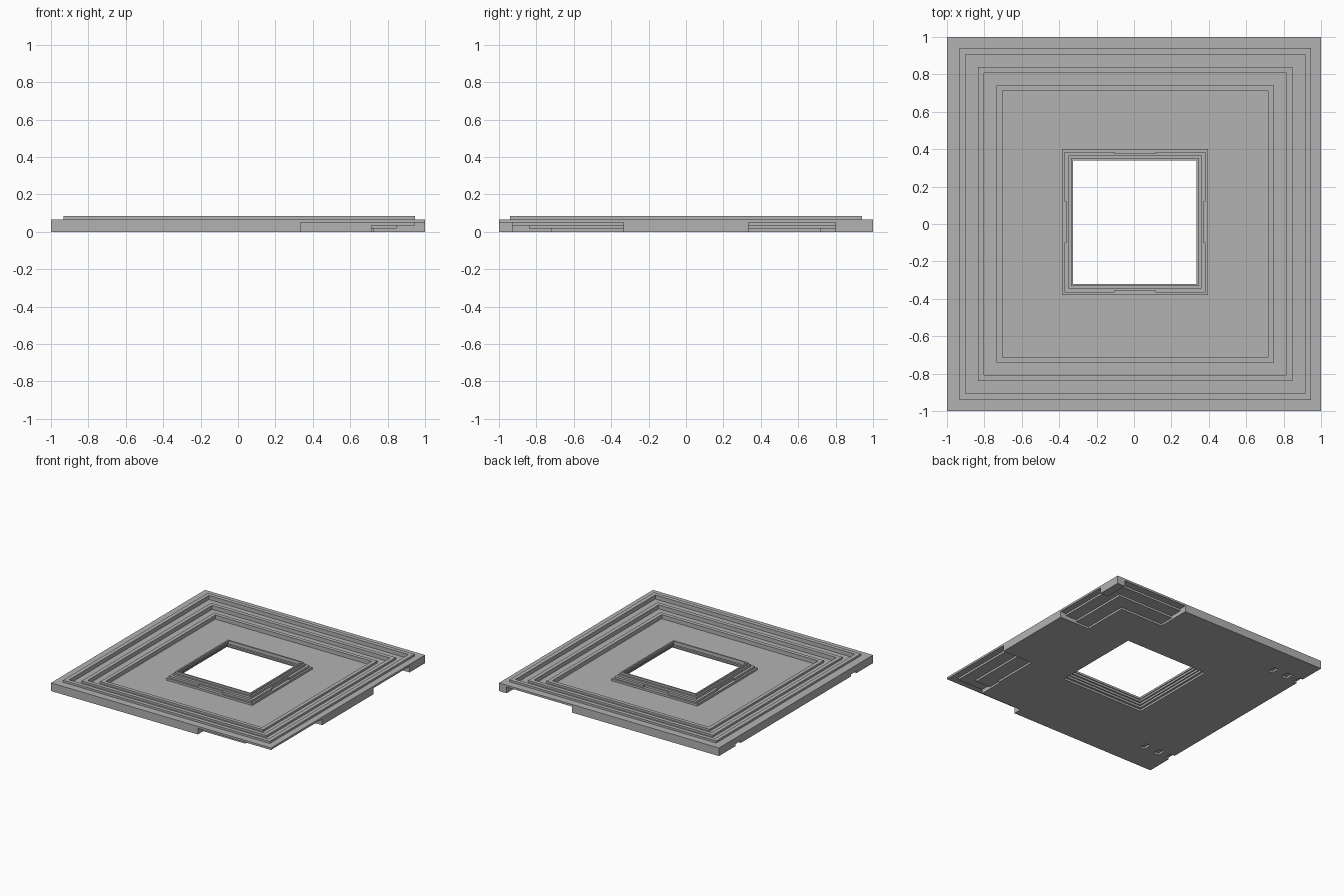
import bpy, bmesh

if "Cube" in bpy.data.objects:
    bpy.data.objects.remove(bpy.data.objects["Cube"])

T = 1 / 60  # thickness of one board layer

grey = bpy.data.materials.new("plain grey")
grey.use_nodes = True
grey.diffuse_color = (0.45, 0.45, 0.45, 1)
grey.node_tree.nodes["Principled BSDF"].inputs["Base Color"].default_value = (0.45, 0.45, 0.45, 1)


def make_object(name, bm):
    bmesh.ops.recalc_face_normals(bm, faces=bm.faces)
    mesh = bpy.data.meshes.new(name)
    bm.to_mesh(mesh)
    bm.free()
    mesh.materials.append(grey)
    obj = bpy.data.objects.new(name, mesh)
    bpy.context.scene.collection.objects.link(obj)
    return obj


def add_box(bm, x0, x1, y0, y1, z0, z1):
    if x1 <= x0 or y1 <= y0:
        return
    verts = bmesh.ops.create_cube(bm, size=1)["verts"]
    for v in verts:
        v.co = (x1 if v.co.x > 0 else x0, y1 if v.co.y > 0 else y0, z1 if v.co.z > 0 else z0)


def square_sweep(bm, profile):
    """Sweep a closed (half width, layer) profile around a square."""
    rings = []
    for r, level in profile:
        cx, cy = (0, 0) if r == 1 else (0.007, 0) if r > 0.5 else (0.005, 0.01)
        rings.append([bm.verts.new((cx + sx * r, cy + sy * r, level * T))
                      for sx, sy in ((-1, -1), (1, -1), (1, 1), (-1, 1))])
    for a, b in zip(rings, rings[1:] + rings[:1]):
        for i in range(4):
            j = (i + 1) % 4
            bm.faces.new((a[i], a[j], b[j], b[i]))


def stairs(radii, levels):
    """Turn treads into profile points: one tread per gap between radii."""
    return [(r, lv) for i, lv in enumerate(levels) for r in radii[i:i + 2]]


# Tray: lipped terraces down to the floor, stepped rim up to the opening
bm = bmesh.new()
top = stairs([1, 0.94, 0.907, 0.84, 0.808, 0.741, 0.71, 0.39, 0.366, 0.355, 0.342, 0.33],
             [4, 5, 3, 4, 2, 3, 1, 2, 3, 4, 5])
under = stairs([0.33, 0.337, 0.35, 0.36, 0.378, 1], [4, 3, 2, 1, 0])
square_sweep(bm, top + under)
tray = make_object("terraced_tray", bm)

# Cutter for the recesses under the right side, with ceilings that follow the terraces
bm = bmesh.new()


def stepped_notch(x0, x1, y0, y1):
    for level, t in ((1, 0.72), (2, 0.84), (3, 0.94)):
        z = level * T
        add_box(bm, max(x0, t + 0.007), x1, y0, y1, -0.1, z)
        add_box(bm, x0, x1, max(y0, t), y1, -0.1, z)
        add_box(bm, x0, x1, y0, min(y1, -t), -0.1, z)


stepped_notch(0.715, 1.1, -0.935, -0.335)
stepped_notch(0.715, 1.1, 0.333, 0.8)
stepped_notch(0.335, 0.93, 0.7, 1.1)
add_box(bm, 0.335, 1.1, -1.1, -0.93, -0.1, 3 * T)

# Small slots under the left side
for side in (-1, 1):
    y = side * 0.75
    for x0, x1 in ((-1.1, -0.965), (-0.9, -0.85), (-0.76, -0.72)):
        add_box(bm, x0, x1, y - 0.035, y + 0.035, -0.1, T)
cutter = make_object("recess_cutter", bm)
cutter.hide_render = True

mod = tray.modifiers.new("recesses", "BOOLEAN")
mod.operation = "DIFFERENCE"
mod.solver = "EXACT"
mod.use_self = True
mod.object = cutter
bpy.context.view_layer.update()
cut_mesh = bpy.data.meshes.new_from_object(tray.evaluated_get(bpy.context.evaluated_depsgraph_get()))
tray.modifiers.clear()
tray.data = cut_mesh
bpy.data.objects.remove(cutter)

# Corner lugs that widen the second step of the rim
bm = bmesh.new()
inner, outer, gap = 0.366, 0.376, 0.11
for s in (-1, 1):
    near, far = sorted((s * inner, s * outer))
    for a, b in ((-outer, -gap), (gap, outer)):
        add_box(bm, a, b, near, far, 2 * T, 3 * T)
        add_box(bm, near, far, max(a, -inner), min(b, inner), 2 * T, 3 * T)
lugs = make_object("rim_corner_lugs", bm)
lugs.location = (0.005, 0.01, 0)
